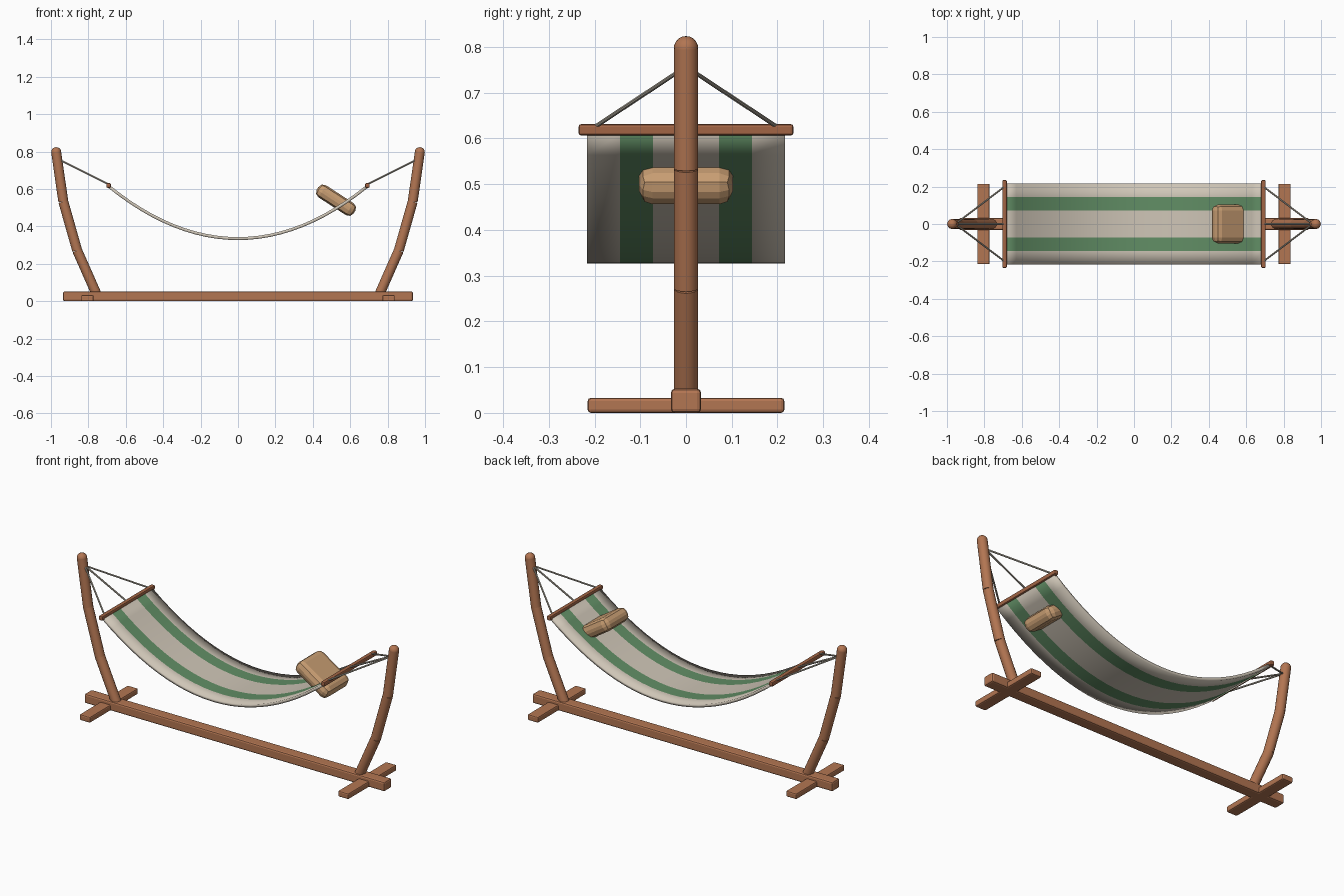
import bpy, bmesh, math
from mathutils import Vector

if "Cube" in bpy.data.objects:
    bpy.data.objects.remove(bpy.data.objects["Cube"])


def material(name, rgb):
    m = bpy.data.materials.new(name)
    m.diffuse_color = (*rgb, 1)
    m.use_nodes = True
    m.node_tree.nodes["Principled BSDF"].inputs["Base Color"].default_value = m.diffuse_color
    return m


WOOD = material("wood", (0.45, 0.18, 0.085))
DARK_WOOD = material("dark_wood", (0.36, 0.13, 0.06))
CREAM = material("cream_cloth", (0.62, 0.56, 0.47))
GREEN = material("green_cloth", (0.12, 0.27, 0.13))
TAN = material("pillow_cloth", (0.58, 0.34, 0.17))
ROPE = material("rope", (0.45, 0.41, 0.34))


def smooth(ob, angle=35):
    bpy.ops.object.select_all(action='DESELECT')
    ob.select_set(True)
    bpy.context.view_layer.objects.active = ob
    bpy.ops.object.shade_smooth_by_angle(angle=math.radians(angle))


def box(name, loc, size, mat, bevel, segments=2, tilt=0):
    bpy.ops.mesh.primitive_cube_add(size=1, location=loc)
    ob = bpy.context.object
    ob.name = name
    ob.scale = size
    bpy.ops.object.transform_apply(location=False, rotation=False, scale=True)
    ob.rotation_euler.y = tilt
    mod = ob.modifiers.new("bevel", 'BEVEL')
    mod.width, mod.segments = bevel, segments
    ob.data.materials.append(mat)
    return ob


def rod(name, a, b, radius, mat, sides=16):
    a, b = Vector(a), Vector(b)
    bpy.ops.mesh.primitive_cylinder_add(vertices=sides, radius=radius,
                                        depth=(b - a).length, location=(a + b) / 2)
    ob = bpy.context.object
    ob.name = name
    ob.rotation_euler = (b - a).to_track_quat('Z', 'Y').to_euler()
    ob.data.materials.append(mat)
    smooth(ob)
    return ob


# Base beam
box("base_beam", (0, 0, 0.0265), (1.87, 0.066, 0.053), WOOD, 0.009)

for side, s in (("left", -1), ("right", 1)):
    # Cross foot
    box(f"{side}_foot", (s * 0.805, 0, 0.0165), (0.066, 0.43, 0.033), WOOD, 0.007)

    # Curved post made of three straight lengths with a domed top
    path = [(0.755, 0.035), (0.86, 0.272), (0.934, 0.533), (0.972, 0.797)]
    for i, (p, q) in enumerate(zip(path, path[1:])):
        rod(f"{side}_post_{i + 1}", (s * p[0], 0, p[1]), (s * q[0], 0, q[1]), 0.0265, WOOD)
    bpy.ops.mesh.primitive_uv_sphere_add(segments=16, ring_count=10, radius=0.0268,
                                         location=(s * 0.972, 0, 0.797))
    cap = bpy.context.object
    cap.name = f"{side}_post_cap"
    cap.data.materials.append(WOOD)
    smooth(cap, 60)

    # Spreader bar and its ropes
    box(f"{side}_spreader_bar", (s * 0.692, 0, 0.619), (0.024, 0.47, 0.025), DARK_WOOD, 0.006)
    for n, y in (("front", -0.2), ("middle", 0), ("back", 0.2)):
        rod(f"{side}_{n}_rope", (s * 0.955, 0, 0.757), (s * 0.692, y, 0.625), 0.0048, ROPE, 8)

# Sagging striped bed
N, W = 24, 0.217
bm = bmesh.new()
rows = []
for i in range(N + 1):
    t = 2 * i / N - 1
    rows.append([bm.verts.new((0.692 * t, W * (j / 3 - 1), 0.335 + 0.28 * t * t))
                 for j in range(7)])
for r0, r1 in zip(rows, rows[1:]):
    for j in range(6):
        f = bm.faces.new((r0[j], r1[j], r1[j + 1], r0[j + 1]))
        f.material_index = 1 if j in (1, 4) else 0
mesh = bpy.data.meshes.new("hammock_bed")
bm.to_mesh(mesh)
bm.free()
bed = bpy.data.objects.new("hammock_bed", mesh)
bpy.context.collection.objects.link(bed)
mesh.materials.append(CREAM)
mesh.materials.append(GREEN)
smooth(bed)
solid = bed.modifiers.new("thickness", 'SOLIDIFY')
solid.thickness, solid.offset = 0.016, 0

# Pillow
box("pillow", (0.524, 0, 0.54), (0.235, 0.206, 0.076), TAN, 0.03, 2, math.radians(33))
